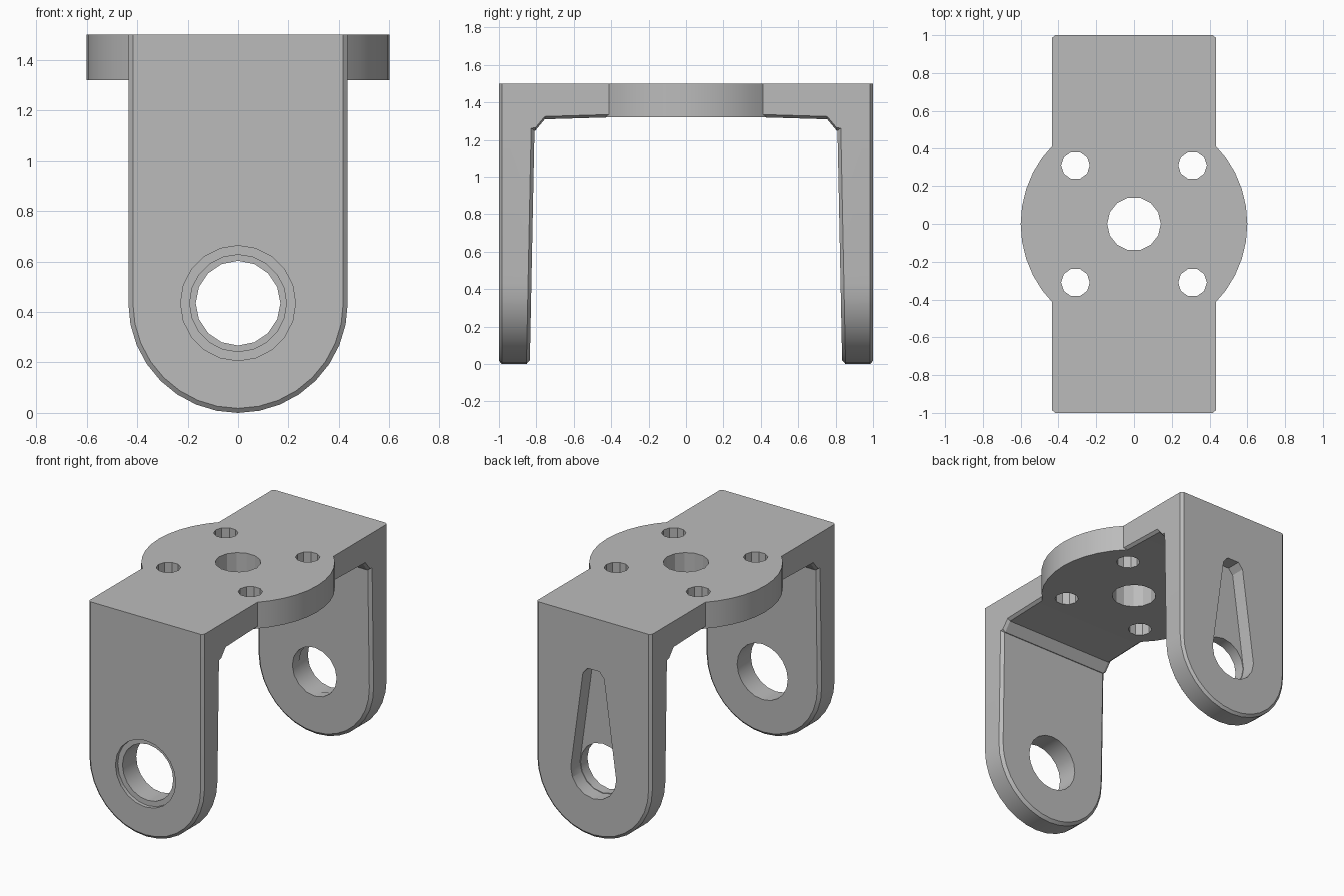
import bpy, bmesh
from math import sin, cos, pi, radians

if "Cube" in bpy.data.objects:
    bpy.data.objects.remove(bpy.data.objects["Cube"], do_unlink=True)

HALF_W = 0.435   # half width of the arms
TOP = 1.5        # top of the plate
UNDER = 1.32     # underside of the plate
PIVOT = 0.435    # height of the pivot holes

grey = bpy.data.materials.new("plain grey")
grey.use_nodes = True
grey.diffuse_color = (0.5, 0.5, 0.5, 1)
grey.node_tree.nodes["Principled BSDF"].inputs["Base Color"].default_value = (0.5, 0.5, 0.5, 1)


def loft(name, rings):
    """Closed solid through a list of equal-length point rings."""
    bm = bmesh.new()
    loops = [[bm.verts.new(p) for p in ring] for ring in rings]
    n = len(loops[0])
    for a, b in zip(loops, loops[1:]):
        for i in range(n):
            j = (i + 1) % n
            bm.faces.new((a[i], a[j], b[j], b[i]))
    bm.faces.new(loops[0])
    bm.faces.new(loops[-1])
    bmesh.ops.recalc_face_normals(bm, faces=bm.faces)
    mesh = bpy.data.meshes.new(name)
    bm.to_mesh(mesh)
    bm.free()
    mesh.materials.append(grey)
    obj = bpy.data.objects.new(name, mesh)
    bpy.context.collection.objects.link(obj)
    return obj


def circle(r, n, start=0.0, sweep=2 * pi):
    """Points on a circle; a partial sweep includes both ends."""
    steps = n if sweep >= 2 * pi else n - 1
    return [(r * cos(start + sweep * i / steps), r * sin(start + sweep * i / steps))
            for i in range(n)]


def combine(target, other, operation):
    mod = target.modifiers.new(operation.lower(), 'BOOLEAN')
    mod.operation = operation
    mod.solver = 'EXACT'
    mod.object = other
    bpy.context.view_layer.objects.active = target
    bpy.ops.object.modifier_apply(modifier=mod.name)
    bpy.data.objects.remove(other, do_unlink=True)


def upright_hole(x, y, r, n):
    pts = circle(r, n)
    return loft("hole_cutter", [[(x + u, y + v, z) for u, v in pts] for z in (1.1, 1.7)])


def cross_cutter(pts, y0, y1):
    """Cutter with an x-z outline running along y."""
    return loft("hole_cutter", [[(u, y, PIVOT + v) for u, v in pts] for y in (y0, y1)])


# Top slab: side profile with corner gussets, lower edges chamfered
def slab_ring(x, lift):
    half = [(0.9, TOP), (0.9, 1.24 + lift), (0.805, 1.25 + lift),
            (0.755, 1.31 + lift), (0.42, UNDER + lift)]
    pts = half + [(-y, z) for y, z in reversed(half)]
    return [(x, y, z) for y, z in pts]


bracket = loft("bracket", [slab_ring(-HALF_W, 0.015), slab_ring(-HALF_W + 0.02, 0),
                           slab_ring(HALF_W - 0.02, 0), slab_ring(HALF_W, 0.015)])

# Round centre flange
rim = circle(0.6, 40)
combine(bracket, loft("flange", [[(u, v, z) for u, v in rim] for z in (UNDER, TOP)]), 'UNION')


# Arms: rounded lower end, chamfered edges, inner face slightly tapered
def arm_ring(side, depth, inset, taper):
    r = HALF_W - inset
    pts = [(r, TOP - PIVOT)] + circle(r, 17, 0, -pi) + [(-r, TOP - PIVOT)]
    return [(u, side * (depth - taper * (PIVOT + v)), PIVOT + v) for u, v in pts]


for side in (-1, 1):
    arm = loft("arm", [arm_ring(side, 1.0, 0.018, 0), arm_ring(side, 0.985, 0, 0),
                       arm_ring(side, 0.853, 0, 0.02), arm_ring(side, 0.835, 0.02, 0.02)])
    combine(bracket, arm, 'UNION')

# Plate holes
combine(bracket, upright_hole(0, 0, 0.142, 14), 'DIFFERENCE')
for x in (-0.31, 0.31):
    for y in (-0.31, 0.31):
        combine(bracket, upright_hole(x, y, 0.076, 10), 'DIFFERENCE')

# Front pivot hole with shallow counterbore
combine(bracket, cross_cutter(circle(0.192, 20), -1.1, -0.7), 'DIFFERENCE')
combine(bracket, cross_cutter(circle(0.228, 20), -1.1, -0.975), 'DIFFERENCE')

# Back pivot hole and the tapered recess above it
combine(bracket, cross_cutter(circle(0.168, 16), 0.7, 1.1), 'DIFFERENCE')
recess = circle(0.172, 9, 0, -pi) + [(-0.08, 0.67), (-0.045, 0.71), (0.045, 0.71), (0.08, 0.67)]
combine(bracket, cross_cutter(recess, 0.9, 1.1), 'DIFFERENCE')

# Crisp edges, smooth curved walls
bpy.ops.object.select_all(action='DESELECT')
bracket.select_set(True)
bpy.context.view_layer.objects.active = bracket
bpy.ops.object.shade_smooth_by_angle(angle=radians(24))
